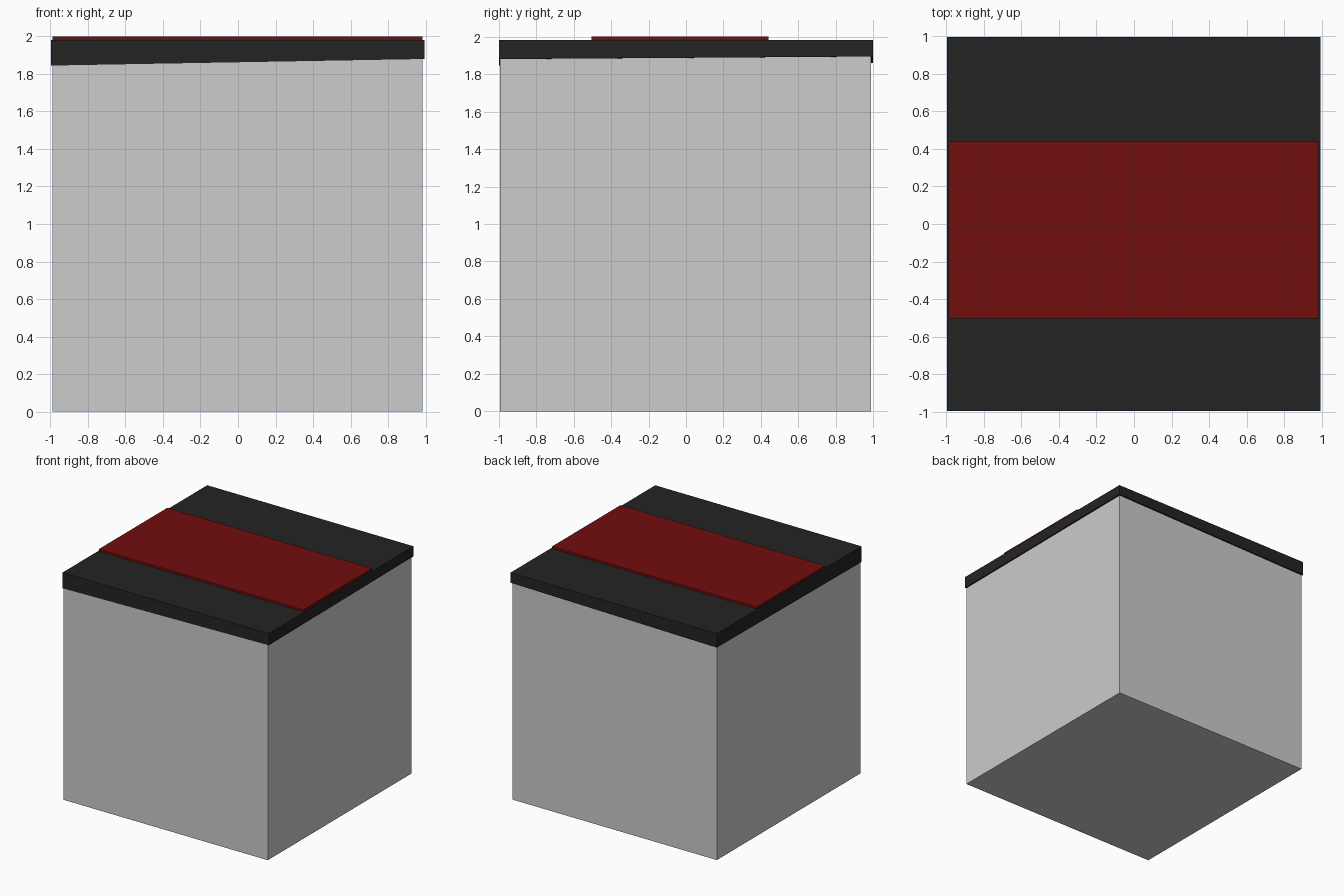
import bpy
import bmesh

if "Cube" in bpy.data.objects:
    bpy.data.objects.remove(bpy.data.objects["Cube"])


def material(name, rgb):
    m = bpy.data.materials.new(name)
    m.diffuse_color = (*rgb, 1.0)
    m.use_nodes = True
    m.node_tree.nodes["Principled BSDF"].inputs["Base Color"].default_value = m.diffuse_color
    return m


def block(name, x, y, bottoms, top, mat):
    """Box with a height for each bottom corner: front left, front right, back right, back left."""
    corners = [(x[0], y[0]), (x[1], y[0]), (x[1], y[1]), (x[0], y[1])]
    bm = bmesh.new()
    low = [bm.verts.new((*c, z)) for c, z in zip(corners, bottoms)]
    high = [bm.verts.new((*c, top)) for c in corners]
    bm.faces.new(low[::-1])
    bm.faces.new(high)
    for i in range(4):
        j = (i + 1) % 4
        bm.faces.new((low[i], low[j], high[j], high[i]))
    bmesh.ops.recalc_face_normals(bm, faces=bm.faces)
    mesh = bpy.data.meshes.new(name)
    bm.to_mesh(mesh)
    bm.free()
    mesh.materials.append(mat)
    ob = bpy.data.objects.new(name, mesh)
    bpy.context.collection.objects.link(ob)
    return ob


grey = material("light grey", (0.604, 0.604, 0.604))
black = material("charcoal", (0.0176, 0.0176, 0.0176))
red = material("dark red", (0.171, 0.0044, 0.0044))

# Plain cube body, reaching up inside the lid
block("body", (-0.988, 0.983), (-0.993, 0.986), [0] * 4, 1.95, grey)

# Lid slab with a slightly skewed lower edge
block("lid", (-0.996, 0.995), (-0.997, 0.998), [1.845, 1.88, 1.894, 1.86], 1.982, black)

# Raised stripe across the lid
block("stripe", (-0.99, 0.985), (-0.505, 0.44), [1.97] * 4, 2.0, red)
